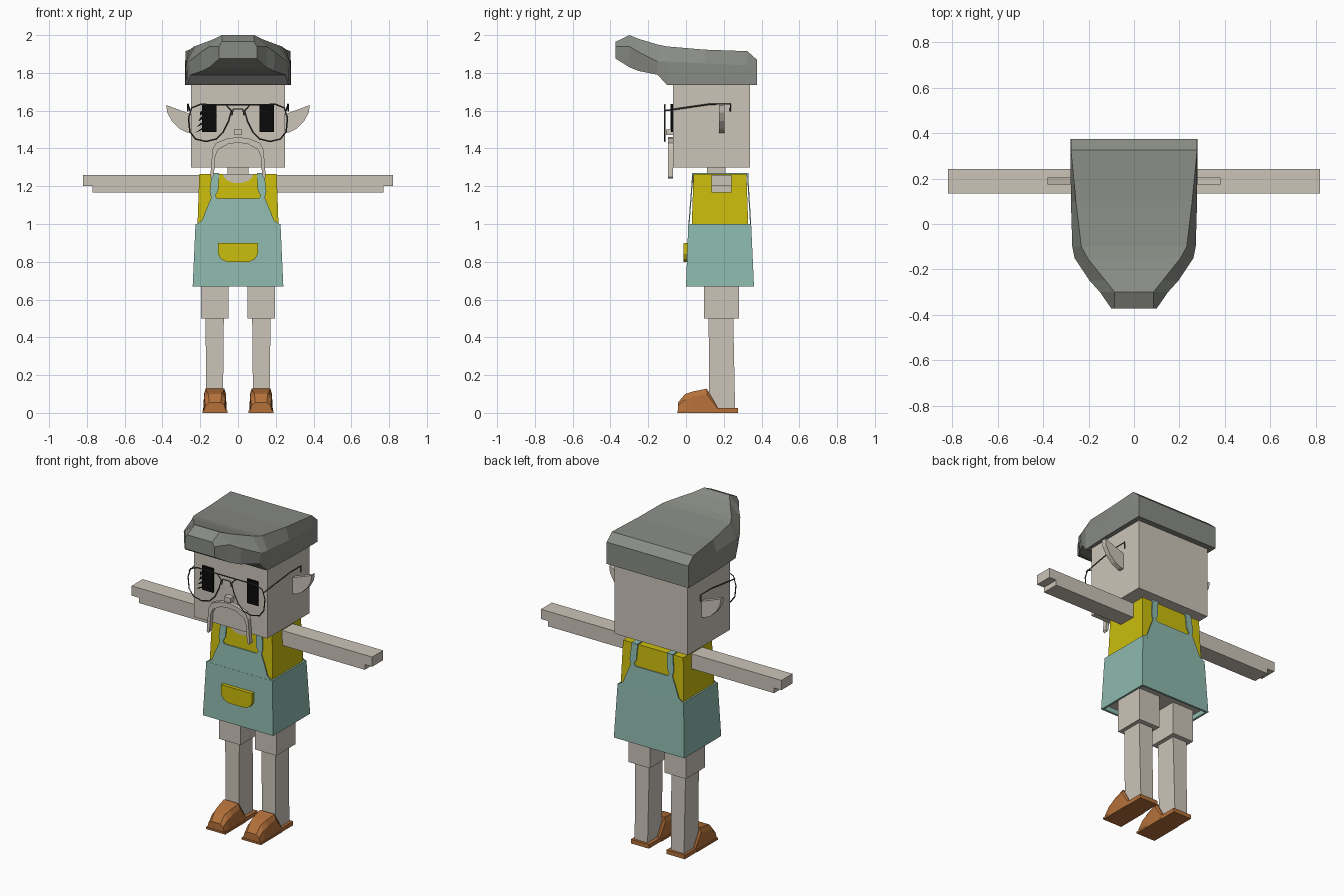
import bpy, bmesh, math

cube = bpy.data.objects.get("Cube")
if cube:
    bpy.data.objects.remove(cube, do_unlink=True)


def material(name, rgb):
    m = bpy.data.materials.new(name)
    m.use_nodes = True
    m.diffuse_color = (*rgb, 1)
    m.node_tree.nodes["Principled BSDF"].inputs["Base Color"].default_value = (*rgb, 1)
    return m


SKIN = material("skin", (0.60, 0.55, 0.48))
YELLOW = material("yellow shirt", (0.60, 0.51, 0.004))
TEAL = material("teal overalls", (0.27, 0.49, 0.42))
HAIR = material("grey hair", (0.25, 0.26, 0.235))
BROWN = material("brown leather", (0.46, 0.165, 0.042))
BLACK = material("black", (0.003, 0.003, 0.003))
METAL = material("dark metal", (0.06, 0.06, 0.055))


def finish(name, bm, *mats):
    bmesh.ops.recalc_face_normals(bm, faces=bm.faces[:])
    mesh = bpy.data.meshes.new(name)
    bm.to_mesh(mesh)
    bm.free()
    for m in mats:
        mesh.materials.append(m)
    ob = bpy.data.objects.new(name, mesh)
    bpy.context.scene.collection.objects.link(ob)
    return ob


def skin_rings(bm, rings):
    """Join rings of points with quads and close both ends."""
    loops = [[bm.verts.new(p) for p in ring] for ring in rings]
    n = len(loops[0])
    for a, b in zip(loops, loops[1:]):
        for i in range(n):
            j = (i + 1) % n
            bm.faces.new((a[i], a[j], b[j], b[i]))
    return bm.faces.new(loops[0]), bm.faces.new(loops[-1])


def box(name, mat, x, y, z, top_x=None, top_y=None):
    """Box from ranges, optionally with a different range at the top."""
    bm = bmesh.new()
    levels = ((x, y, z[0]), (top_x or x, top_y or y, z[1]))
    skin_rings(bm, [[(a[0], b[0], h), (a[1], b[0], h), (a[1], b[1], h), (a[0], b[1], h)]
                    for a, b, h in levels])
    return finish(name, bm, mat)


def plate(name, mat, outline, y, thick, lean=0.0, base=0.0):
    """Outline in x and z, extruded along y; lean shears it with height."""
    bm = bmesh.new()
    skin_rings(bm, [[(px, y + t + lean * (pz - base), pz) for px, pz in outline]
                    for t in (0, thick)])
    return finish(name, bm, mat)


def loft(name, mat, sections, cx=0.0):
    """Symmetric sections along y, each a list of (half width, height)."""
    bm = bmesh.new()
    skin_rings(bm, [[(cx + w, y, z) for w, z in half] +
                    [(cx - w, y, z) for w, z in reversed(half)] for y, half in sections])
    return finish(name, bm, mat)


def wire(name, points, closed=False, radius=0.004):
    curve = bpy.data.curves.new(name, "CURVE")
    curve.dimensions = "3D"
    curve.bevel_depth = radius
    curve.bevel_resolution = 0
    curve.use_fill_caps = True
    spline = curve.splines.new("POLY")
    spline.points.add(len(points) - 1)
    for sp, p in zip(spline.points, points):
        sp.co = (*p, 1)
    spline.use_cyclic_u = closed
    curve.materials.append(METAL)
    ob = bpy.data.objects.new(name, curve)
    bpy.context.scene.collection.objects.link(ob)


def mirrored(half):
    """Full outline from its +x half, running from top middle to bottom middle."""
    return half + [(-x, z) for x, z in reversed(half) if x]


def span(a, b, s):
    return (a, b) if s > 0 else (-b, -a)


# Head, neck and nose
box("head", SKIN, (-.25, .25), (-.07, .34), (1.30, 1.78))
box("neck", SKIN, (-.055, .055), (.11, .21), (1.25, 1.31))
box("nose", SKIN, (-.022, .022), (-.105, -.065), (1.47, 1.50))
plate("moustache", SKIN, mirrored([
    (0, 1.46), (.06, 1.452), (.115, 1.43), (.135, 1.395), (.147, 1.25), (.138, 1.24),
    (.128, 1.255), (.12, 1.36), (.105, 1.395), (.05, 1.425), (0, 1.43)]), -.095, .026)

# Swept cap of hair with a raised front
loft("hair", HAIR, [
    (.375, [(.278, 1.87), (.28, 1.81), (.28, 1.735)]),
    (.325, [(.278, 1.915), (.28, 1.84), (.28, 1.735)]),
    (.10, [(.256, 1.923), (.278, 1.85), (.277, 1.735)]),
    (-.10, [(.232, 1.94), (.272, 1.86), (.268, 1.735)]),
    (-.15, [(.205, 1.95), (.262, 1.86), (.25, 1.79)]),
    (-.25, [(.125, 1.98), (.195, 1.91), (.19, 1.81)]),
    (-.30, [(.085, 2.0), (.15, 1.94), (.15, 1.83)]),
    (-.372, [(.085, 1.965), (.1, 1.94), (.1, 1.875)])])

# Shirt with neckline
box("shirt", YELLOW, (-.215, .215), (.03, .33), (.98, 1.265), (-.205, .205), (.04, .32))
arc = [(.08 * math.cos(a), 1.264 - .048 * math.sin(a))
       for a in (math.pi * i / 8 for i in range(9))]
plate("neckline", SKIN, arc, .033, .008)

# Overalls body with a recessed hem
body = box("overalls", TEAL, (-.24, .24), (0, .36), (.67, 1.0), (-.225, .225), (.012, .345))
body.data.materials.append(SKIN)
bm = bmesh.new()
bm.from_mesh(body.data)
hem = min(bm.faces, key=lambda f: f.calc_center_median().z)
bmesh.ops.inset_region(bm, faces=[hem], thickness=.018)
up = bmesh.ops.extrude_face_region(bm, geom=[hem])["geom"]
for v in (g for g in up if isinstance(g, bmesh.types.BMVert)):
    v.co.z += .03
for f in (g for g in up if isinstance(g, bmesh.types.BMFace)):
    f.material_index = 1
bmesh.ops.delete(bm, geom=[hem], context="FACES_ONLY")
bm.to_mesh(body.data)
bm.free()

# Bib front and back, straps and pocket
bib = mirrored([(0, 1.135), (.11, 1.135), (.12, 1.15), (.105, 1.175), (.1, 1.265),
                (.14, 1.265), (.15, 1.17), (.142, 1.14), (.175, 1.06), (.19, 1.02),
                (.222, .998), (0, .998)])
plate("bib_front", TEAL, bib, .013, .006, .075, 1.0)
plate("bib_back", TEAL, bib, .339, .006, -.06, 1.0)
plate("pocket", YELLOW, mirrored([(0, .90), (.105, .90), (.105, .84), (.09, .815),
                                  (.06, .80), (0, .798)]), -.014, .03)

for s, side in ((1, "left"), (-1, "right")):
    box(f"{side}_shoulder_strap", TEAL, span(.1, .14, s), (.032, .33), (1.258, 1.271))

    # Arms with a stepped hand
    plate(f"{side}_arm", SKIN, [(s * x, z) for x, z in (
        (.19, 1.26), (.82, 1.26), (.82, 1.20), (.77, 1.20), (.77, 1.168), (.19, 1.168))],
        .135, .107)

    # Legs
    box(f"{side}_thigh", SKIN, span(.05, .195, s), (.095, .28), (.50, .72))
    box(f"{side}_shin", SKIN, span(.08, .168, s), (.122, .26), (.02, .51),
        span(.075, .172, s), (.12, .25))

    # Shoes
    loft(f"{side}_shoe", BROWN, [
        (-.042, [(.03, .055), (.05, .04), (.06, .004)]),
        (-.005, [(.035, .10), (.055, .07), (.062, .004)]),
        (.035, [(.042, .113), (.058, .085), (.062, .008)]),
        (.11, [(.05, .128), (.058, .10), (.062, .012)]),
        (.168, [(.05, .028), (.06, .022), (.062, .014)])], s * .122)
    box(f"{side}_sole", BROWN, span(.056, .187, s), (-.045, .16), (0, .012))
    box(f"{side}_heel", BROWN, span(.06, .184, s), (.155, .275), (0, .025))

    # Pointed ears
    plate(f"{side}_ear", SKIN, [(s * x, z) for x, z in (
        (.245, 1.58), (.30, 1.60), (.38, 1.63), (.375, 1.59), (.35, 1.545),
        (.31, 1.505), (.27, 1.485), (.245, 1.48))], .175, .03)

    # Eyes
    plate(f"{side}_eye", BLACK, [(s * x, z) for x, z in (
        (.115, 1.635), (.19, 1.635), (.19, 1.487), (.115, 1.487))], -.079, .009)

    # Spectacle rims and temples
    wire(f"{side}_rim", [(s * x, -.112, z) for x, z in (
        (.035, 1.60), (.065, 1.632), (.20, 1.633), (.245, 1.615), (.262, 1.56),
        (.255, 1.49), (.225, 1.45), (.17, 1.437), (.115, 1.45), (.08, 1.485),
        (.05, 1.545))], True)
    wire(f"{side}_temple", [(s * .255, -.112, 1.60), (s * .265, .13, 1.635),
                            (s * .265, .235, 1.635), (s * .265, .235, 1.595)])

# Spectacle bridges
wire("brow_bar", [(-.07, -.112, 1.632), (.07, -.112, 1.632)])
wire("nose_bridge", [(-.033, -.112, 1.575), (-.025, -.112, 1.608),
                     (.025, -.112, 1.608), (.033, -.112, 1.575)])

# Slanted slashes over the right eye
for i in range(4):
    z = 1.485 + i * .031
    plate(f"eye_slash_{i + 1}", BLACK, [
        (-.23 + i * .01, z - .004), (-.16, z + .027), (-.11, z + .058),
        (-.15, z + .048), (-.20, z + .016)], -.083, .006)
